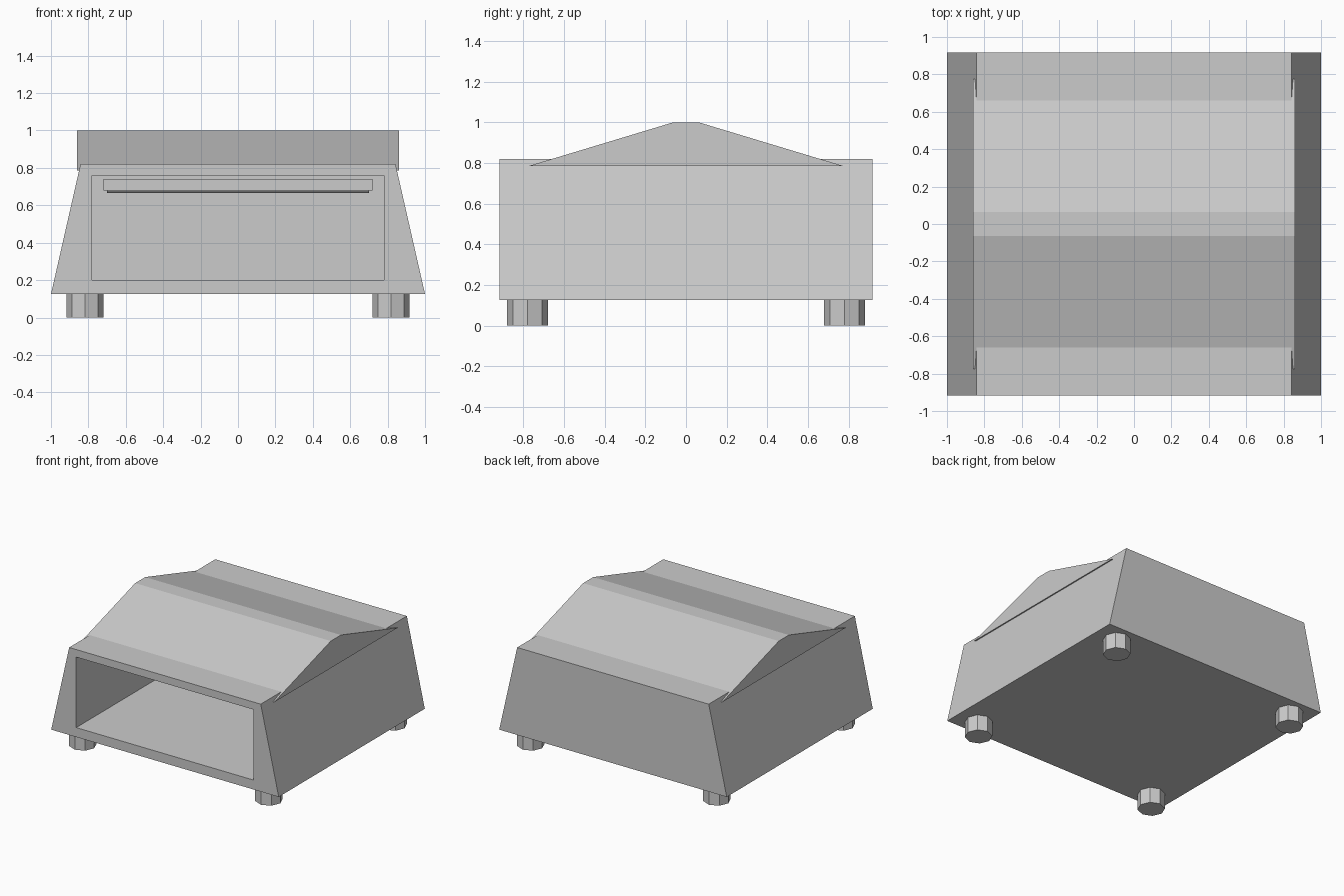
import bpy, bmesh, math

if "Cube" in bpy.data.objects:
    bpy.data.objects.remove(bpy.data.objects["Cube"])

grey = bpy.data.materials.new("warm_grey_metal")
grey.diffuse_color = (0.60, 0.60, 0.60, 1)
grey.use_nodes = True
grey.node_tree.nodes["Principled BSDF"].inputs["Base Color"].default_value = grey.diffuse_color


def finish(bm, name):
    bmesh.ops.recalc_face_normals(bm, faces=bm.faces[:])
    mesh = bpy.data.meshes.new(name)
    bm.to_mesh(mesh)
    bm.free()
    mesh.materials.append(grey)
    obj = bpy.data.objects.new(name, mesh)
    bpy.context.collection.objects.link(obj)
    return obj


def loft(name, rings):
    """Join matching rings of points with quads and cap both ends."""
    bm = bmesh.new()
    loops = [[bm.verts.new(p) for p in ring] for ring in rings]
    n = len(loops[0])
    for a, b in zip(loops, loops[1:]):
        for i in range(n):
            j = (i + 1) % n
            bm.faces.new((a[i], a[j], b[j], b[i]))
    bm.faces.new(loops[0])
    bm.faces.new(loops[-1])
    return finish(bm, name)


def frame(y, w_low, w_high, z_low, z_high):
    return [(-w_low, y, z_low), (w_low, y, z_low),
            (w_high, y, z_high), (-w_high, y, z_high)]


def cylinder(name, centre, radius, x_radius_dir, length, sides):
    """Upright cylinder, or one lying along x."""
    rings = []
    for s in (-0.5, 0.5):
        ring = []
        for i in range(sides):
            a = 2 * math.pi * i / sides
            u, v, w = radius * math.cos(a), radius * math.sin(a), s * length
            p = (w, u, v) if x_radius_dir else (u, v, w)
            ring.append(tuple(c + d for c, d in zip(centre, p)))
        rings.append(ring)
    return loft(name, rings)


# Tapered body, open at the front with a deep chamber
FRONT, BACK, CHAMBER_BACK = -0.917, 0.917, 0.80
loft("body", [
    frame(BACK, 1.0, 0.842, 0.125, 0.82),
    frame(FRONT, 1.0, 0.842, 0.125, 0.82),
    frame(FRONT, 0.78, 0.78, 0.20, 0.76),
    frame(CHAMBER_BACK, 0.78, 0.78, 0.20, 0.76),
])

# Ridged roof with a narrow flat top
profile = [(-0.775, 0.785), (0.775, 0.785), (0.063, 1.0), (-0.063, 1.0)]
loft("roof", [[(x, y, z) for y, z in profile] for x in (-0.86, 0.86)])

# Heater housing and tube at the back of the chamber
loft("heater_housing", [frame(y, 0.72, 0.72, 0.68, 0.74) for y in (0.68, 0.81)])
cylinder("heater_tube", (0, 0.74, 0.69), 0.025, True, 1.40, 12)

# Eight-sided feet
for sx, side in ((-1, "left"), (1, "right")):
    for sy, end in ((-1, "front"), (1, "back")):
        cylinder(f"foot_{end}_{side}", (sx * 0.818, sy * 0.78, 0.065),
                 0.1, False, 0.13, 8)
